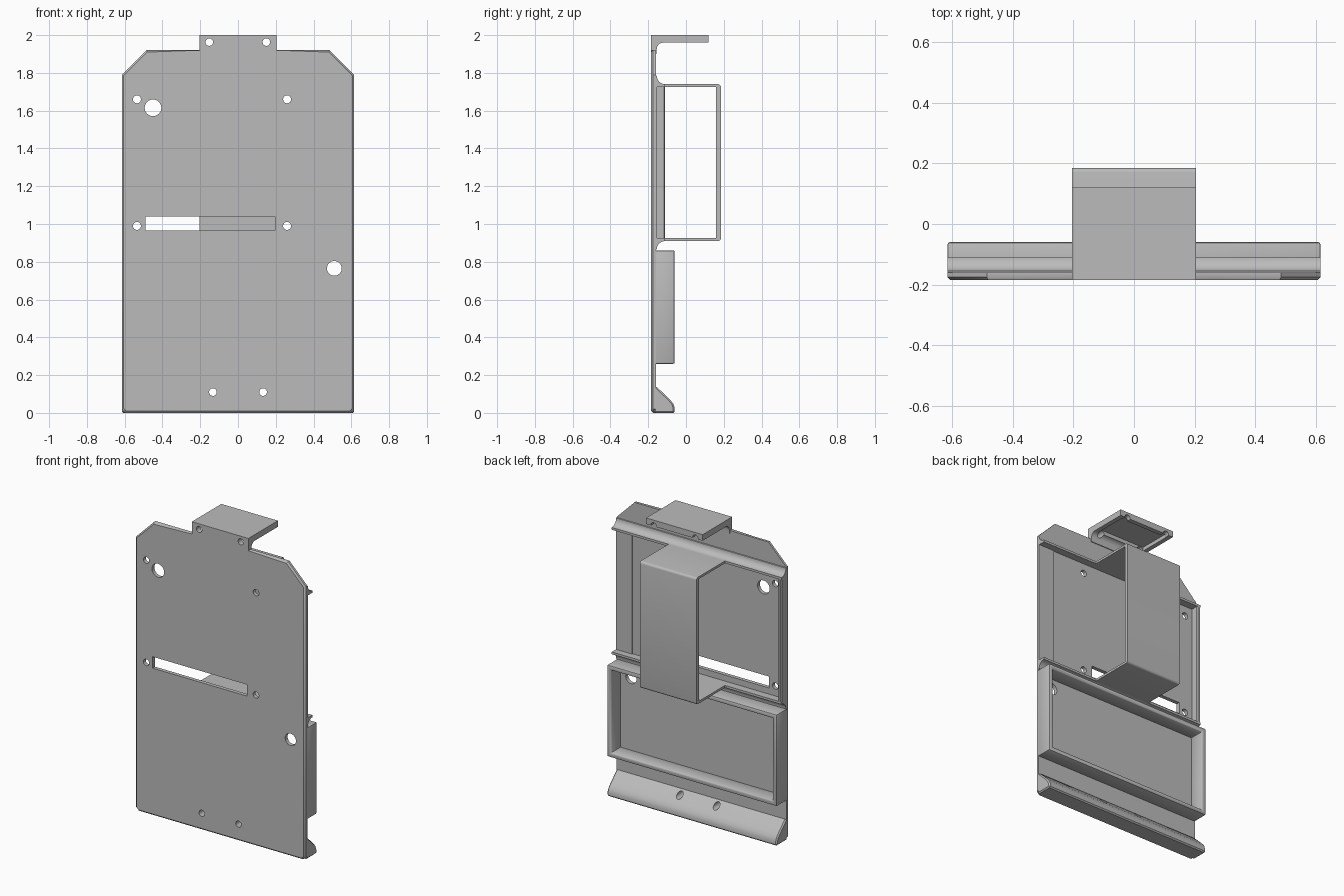
import bpy, bmesh, math
from mathutils import Matrix, Vector

if "Cube" in bpy.data.objects:
    bpy.data.objects.remove(bpy.data.objects["Cube"], do_unlink=True)

grey = bpy.data.materials.new("plain grey")
grey.use_nodes = True
colour = (0.5, 0.5, 0.5, 1)
grey.diffuse_color = colour
grey.node_tree.nodes["Principled BSDF"].inputs["Base Color"].default_value = colour

FRONT, FLOOR = -0.185, -0.16
HALF = 0.615


def finish(name, bm):
    bmesh.ops.recalc_face_normals(bm, faces=bm.faces)
    mesh = bpy.data.meshes.new(name)
    bm.to_mesh(mesh)
    bm.free()
    mesh.materials.append(grey)
    obj = bpy.data.objects.new(name, mesh)
    bpy.context.collection.objects.link(obj)
    return obj


def prism(name, points, start, end, axis="x"):
    """Extrude (y, z) points along x, or (x, z) points along y."""
    bm = bmesh.new()
    place = (lambda a, b: (start, a, b)) if axis == "x" else (lambda a, b: (a, start, b))
    face = bm.faces.new([bm.verts.new(place(a, b)) for a, b in points])
    new = bmesh.ops.extrude_face_region(bm, geom=[face])["geom"]
    step = Vector((end - start, 0, 0) if axis == "x" else (0, end - start, 0))
    bmesh.ops.translate(bm, vec=step, verts=[v for v in new if isinstance(v, bmesh.types.BMVert)])
    return finish(name, bm)


def box(name, x0, x1, y0, y1, z0, z1):
    return prism(name, [(y0, z0), (y1, z0), (y1, z1), (y0, z1)], x0, x1)


def apply(obj, mod):
    with bpy.context.temp_override(object=obj, active_object=obj, selected_objects=[obj]):
        bpy.ops.object.modifier_apply(modifier=mod.name)


def cut(obj, cutter):
    mod = obj.modifiers.new("cut", "BOOLEAN")
    mod.operation, mod.solver, mod.object = "DIFFERENCE", "EXACT", cutter
    apply(obj, mod)
    bpy.data.objects.remove(cutter, do_unlink=True)


def bevel(obj, width, segments=1):
    mod = obj.modifiers.new("bevel", "BEVEL")
    mod.width, mod.segments, mod.limit_method = width, segments, "ANGLE"
    apply(obj, mod)


def drill(obj, x, z, radius):
    bm = bmesh.new()
    turn = Matrix.Translation((x, 0, z)) @ Matrix.Rotation(math.pi / 2, 4, "X")
    bmesh.ops.create_cone(bm, cap_ends=True, segments=32, radius1=radius, radius2=radius,
                          depth=1, matrix=turn)
    cut(obj, finish("drill", bm))


def smooth(obj):
    for poly in obj.data.polygons:
        poly.use_smooth = True
    with bpy.context.temp_override(object=obj, active_object=obj, selected_objects=[obj],
                                   selected_editable_objects=[obj]):
        bpy.ops.object.shade_smooth_by_angle(angle=math.radians(35))


def arc(cy, cz, radius, a0, a1, steps=8):
    angles = [math.radians(a0 + (a1 - a0) * i / steps) for i in range(steps + 1)]
    return [(cy + radius * math.cos(a), cz + radius * math.sin(a)) for a in angles]


# Back plate with cut upper corners and a chamfered front edge
half = [(0.2, 1.99), (0.2, 1.92), (0.485, 1.92), (HALF, 1.79), (HALF, 0.02), (0.595, 0)]
outline = half + [(-x, z) for x, z in reversed(half)]
plate = prism("back_plate", outline, FRONT, FLOOR, "y")
bm = bmesh.new()
bm.from_mesh(plate.data)
rim = [e for e in bm.edges if all(v.co.y < FRONT + 0.001 and v.co.z < 1.93 for v in e.verts)]
bmesh.ops.bevel(bm, geom=rim, offset=0.01, segments=1, affect="EDGES")
bm.to_mesh(plate.data)
bm.free()
for x in (-0.535, 0.26):
    for z in (0.99, 1.66):
        drill(plate, x, z, 0.021)
drill(plate, -0.45, 1.615, 0.044)
drill(plate, 0.51, 0.765, 0.039)
cut(plate, box("slot", -0.49, 0.195, -0.3, -0.1, 0.965, 1.04))

# Bottom flange, a sloped foot with a rounded lip
foot = prism("bottom_flange", [(FLOOR - 0.01, 0), (-0.06, 0), (-0.06, 0.028), (-0.068, 0.05),
                               (-0.085, 0.07), (-0.152, 0.135), (FLOOR - 0.01, 0.14)],
             -HALF, HALF)
bevel(foot, 0.008)
for x in (-0.133, 0.133):
    for part in (plate, foot):
        drill(part, x, 0.11, 0.02)

# Lower tray frame, open at the back
tray = box("lower_tray_frame", -HALF, HALF, FLOOR - 0.01, -0.06, 0.26, 0.86)
cut(tray, box("tray_space", -HALF + 0.03, HALF - 0.03, -0.3, 0, 0.29, 0.83))
bevel(tray, 0.008, 2)

# Ridges above and below the upper recess, with concave outer fillets
top_ridge = [(FLOOR - 0.01, 1.725), (-0.11, 1.725), (-0.11, 1.74)] \
    + arc(-0.11, 1.785, 0.045, 270, 180) + [(FLOOR - 0.01, 1.79)]
low_ridge = [(y, 2.65 - z) for y, z in top_ridge]
ridges = [prism("upper_ridge", top_ridge, -HALF, HALF), prism("lower_ridge", low_ridge, -HALF, HALF)]

# Upper recess side wall and the raised strip along the open side
wall = box("recess_side_wall", -HALF, -HALF + 0.025, FLOOR - 0.01, -0.11, 0.915, 1.735)
bevel(wall, 0.006)
box("recess_side_strip", 0.5, HALF, FLOOR - 0.005, FLOOR + 0.006, 0.915, 1.735)

# Strap bracket, open at both sides and toward the plate
strap_outline = [(-0.12, 1.74)] + arc(0.17, 1.725, 0.015, 90, 0, 4) \
    + arc(0.17, 0.925, 0.015, 0, -90, 4) + [(-0.12, 0.91), (-0.12, 0.925), (0.16, 0.925),
                                             (0.16, 1.725), (-0.12, 1.725)]
strap = prism("strap_bracket", strap_outline, -0.205, 0.205)

# Top tab with a hollow underside and a fillet against the plate
tab_outline = [(FRONT, 1.90), (FRONT, 2), (0.12, 2), (0.12, 1.96)] \
    + arc(-0.12, 1.925, 0.035, 90, 180) + [(-0.155, 1.90)]
tab = prism("top_tab", tab_outline, -0.205, 0.205)
cut(tab, box("tab_hollow", -0.175, 0.175, -0.125, 0.09, 1.9, 1.985))
for x in (-0.152, 0.15):
    for part in (plate, tab):
        drill(part, x, 1.963, 0.02)

for part in [plate, foot, tray, wall, strap, tab] + ridges:
    smooth(part)
